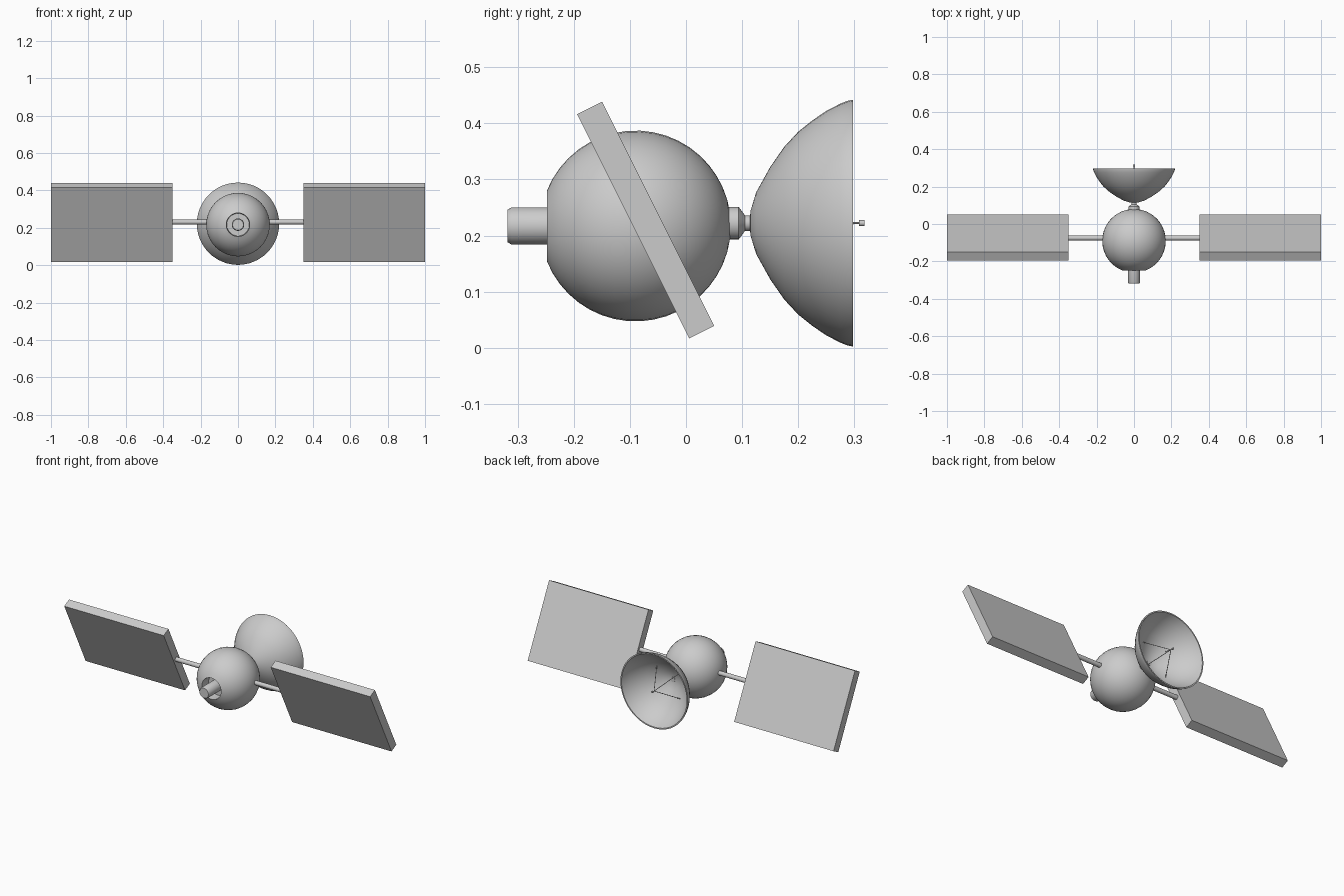
import bpy, bmesh, math
from mathutils import Vector

if "Cube" in bpy.data.objects:
    bpy.data.objects.remove(bpy.data.objects["Cube"])

grey = bpy.data.materials.new("satellite grey")
grey.diffuse_color = (0.6, 0.6, 0.6, 1)
grey.use_nodes = True
grey.node_tree.nodes["Principled BSDF"].inputs["Base Color"].default_value = grey.diffuse_color


def finish(name, bm, smooth=True):
    bmesh.ops.remove_doubles(bm, verts=bm.verts, dist=1e-5)
    bmesh.ops.recalc_face_normals(bm, faces=bm.faces)
    me = bpy.data.meshes.new(name)
    bm.to_mesh(me)
    bm.free()
    me.materials.append(grey)
    ob = bpy.data.objects.new(name, me)
    bpy.context.collection.objects.link(ob)
    if smooth:
        bpy.ops.object.select_all(action='DESELECT')
        ob.select_set(True)
        bpy.context.view_layer.objects.active = ob
        bpy.ops.object.shade_smooth_by_angle(angle=math.radians(35))
    return ob


def lathe(name, profile, z, steps=40):
    """Spin (y, radius) points about the front-to-back axis at height z."""
    bm = bmesh.new()
    vs = [bm.verts.new((r, y, z)) for y, r in profile]
    edges = [bm.edges.new(p) for p in zip(vs, vs[1:])]
    bmesh.ops.spin(bm, geom=vs + edges, cent=(0, 0, z), axis=(0, 1, 0),
                   angle=2 * math.pi, steps=steps)
    return finish(name, bm)


def rod(name, a, b, r, sides=16):
    a, b = Vector(a), Vector(b)
    bm = bmesh.new()
    bmesh.ops.create_cone(bm, cap_ends=True, segments=sides, radius1=r,
                          radius2=r, depth=(b - a).length)
    rot = (b - a).to_track_quat('Z', 'Y')
    for v in bm.verts:
        v.co = rot @ v.co + (a + b) / 2
    return finish(name, bm)


# round body, with an open recess at the front
R, CY, CZ = 0.17, -0.09, 0.217
start = math.acos(0.158 / R)
angles = [start + (math.pi - start) * i / 20 for i in range(21)]
body = [(CY - R * math.cos(t), R * math.sin(t)) for t in angles]
body[-1] = (CY + R, 0)
lathe("body", [(-0.19, 0), (-0.19, 0.06)] + body, CZ)

# thruster in the recess
lathe("thruster", [(-0.318, 0), (-0.318, 0.029), (-0.311, 0.033),
                   (-0.19, 0.033)], CZ)

# dish neck
AZ = 0.222
lathe("dish_neck", [(0.06, 0.029), (0.094, 0.029), (0.105, 0.014),
                    (0.124, 0.014), (0.124, 0)], AZ, 24)

# dish shell, outside then inside
outer = [(0.113, 0), (0.115, 0.022), (0.125, 0.055), (0.15, 0.1),
         (0.175, 0.136), (0.2, 0.163), (0.225, 0.183), (0.25, 0.2),
         (0.275, 0.213), (0.288, 0.218), (0.298, 0.22)]
inner = [(y + 0.006, r * 0.97) for y, r in outer[:-1]]
lathe("dish", outer + [(0.298, 0.213)] + inner[::-1], AZ, 48)

# feed and its struts
rod("feed_stem", (0, 0.294, AZ), (0, 0.31, AZ), 0.0018, 8)
rod("feed_horn", (0, 0.308, AZ), (0, 0.318, AZ), 0.0055, 12)
for i in range(4):
    a = math.radians(45 + 90 * i)
    rod(f"feed_strut_{i + 1}", (0.11 * math.cos(a), 0.162, AZ + 0.11 * math.sin(a)),
        (0, 0.298, AZ), 0.0018, 8)

# arms and tilted solar panels on both sides
along = Vector((0, 0.2, -0.4)).normalized() * 0.2235
across = Vector((0, 0.4, 0.2)).normalized() * 0.025
for side, s in (("left", -1), ("right", 1)):
    rod(f"{side}_arm", (s * 0.13, -0.075, 0.231), (s * 0.36, -0.075, 0.231), 0.013)
    bm = bmesh.new()
    bmesh.ops.create_cube(bm, size=2)
    for v in bm.verts:
        v.co = (Vector((s * 0.675 + v.co.x * 0.325, -0.072, 0.2275))
                + along * v.co.y + across * v.co.z)
    finish(f"{side}_solar_panel", bm, smooth=False)
